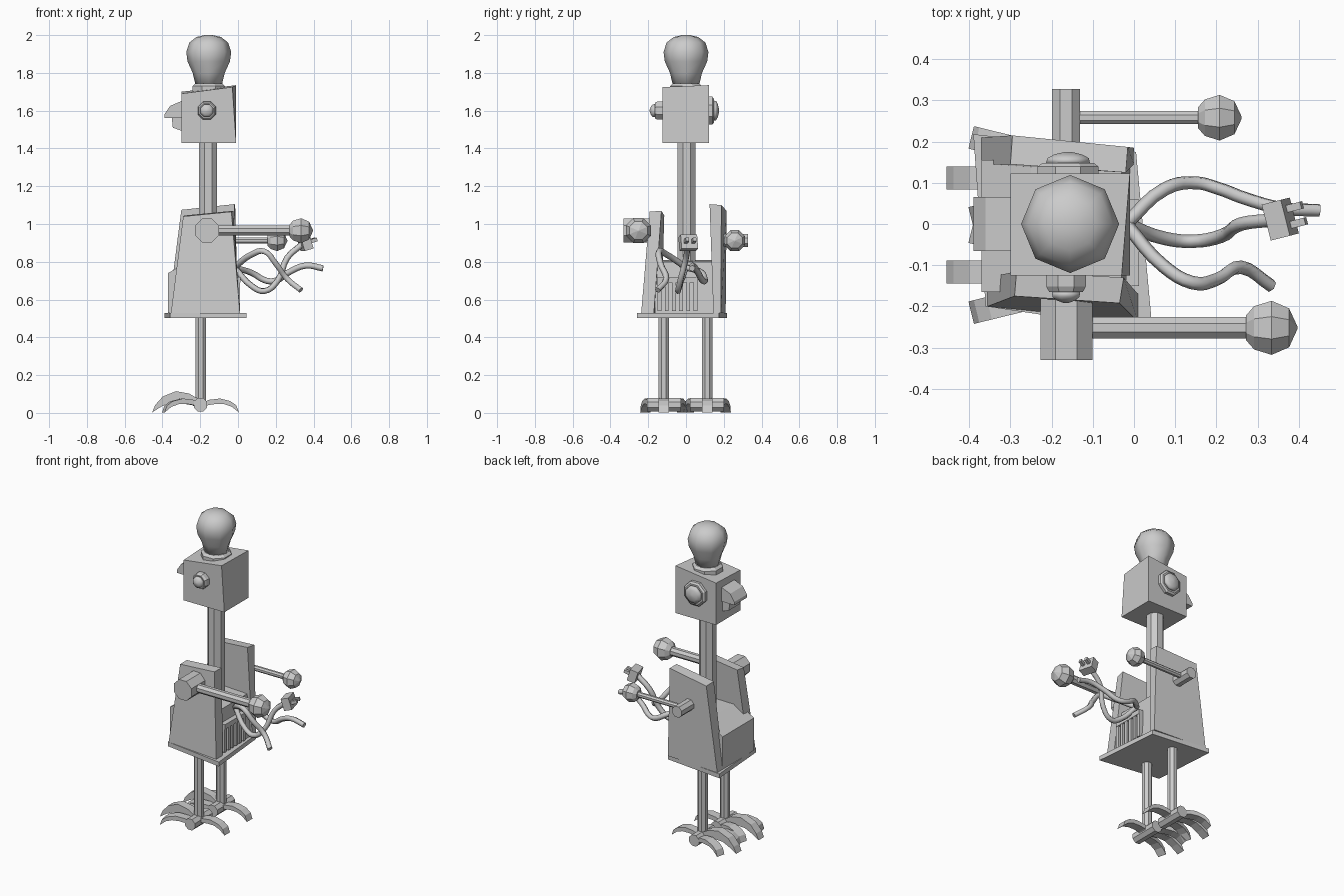
import bpy, bmesh, math
from mathutils import Vector, Matrix

if "Cube" in bpy.data.objects:
    bpy.data.objects.remove(bpy.data.objects["Cube"])


def make(name, bm, smooth=False):
    bmesh.ops.recalc_face_normals(bm, faces=bm.faces)
    me = bpy.data.meshes.new(name)
    bm.to_mesh(me)
    bm.free()
    for p in me.polygons:
        p.use_smooth = smooth
    ob = bpy.data.objects.new(name, me)
    bpy.context.collection.objects.link(ob)
    return ob


def hexa(name, low, high):
    """Wonky box from four lower and four upper corners."""
    bm = bmesh.new()
    a = [bm.verts.new(p) for p in low]
    b = [bm.verts.new(p) for p in high]
    bm.faces.new(a)
    bm.faces.new(b)
    for i in range(4):
        j = (i + 1) % 4
        bm.faces.new((a[i], a[j], b[j], b[i]))
    return make(name, bm)


def box(name, x0, x1, y0, y1, z0, z1):
    sq = ((x0, y0), (x1, y0), (x1, y1), (x0, y1))
    return hexa(name, [(x, y, z0) for x, y in sq], [(x, y, z1) for x, y in sq])


def lathe(name, origin, axis, profile, n=8, smooth=False, flat=True):
    """Revolve (radius, distance) pairs about an axis; ends are capped."""
    bm = bmesh.new()
    off = 0.5 if flat else 0
    rings = []
    for r, d in profile:
        rings.append([bm.verts.new((r * math.cos(math.tau * (i + off) / n),
                                    r * math.sin(math.tau * (i + off) / n), d))
                      for i in range(n)])
    for p, q in zip(rings, rings[1:]):
        for i in range(n):
            j = (i + 1) % n
            bm.faces.new((p[i], p[j], q[j], q[i]))
    bm.faces.new(rings[0])
    bm.faces.new(rings[-1])
    rot = Vector(axis).to_track_quat('Z', 'Y').to_matrix().to_4x4()
    bmesh.ops.transform(bm, matrix=Matrix.Translation(origin) @ rot, verts=bm.verts)
    return make(name, bm, smooth)


def extrude_xz(name, pts, y0, y1, mat=Matrix()):
    """Side profile in x/z extruded across y."""
    bm = bmesh.new()
    f = bm.faces.new([bm.verts.new((x, y0, z)) for x, z in pts])
    g = bmesh.ops.extrude_face_region(bm, geom=[f])['geom']
    bmesh.ops.translate(bm, vec=(0, y1 - y0, 0),
                        verts=[v for v in g if isinstance(v, bmesh.types.BMVert)])
    bmesh.ops.transform(bm, matrix=mat, verts=bm.verts)
    return make(name, bm)


def cable(name, pts, r):
    cu = bpy.data.curves.new(name, 'CURVE')
    cu.dimensions = '3D'
    cu.bevel_depth = r
    cu.bevel_resolution = 1
    cu.resolution_u = 4
    cu.use_fill_caps = True
    sp = cu.splines.new('BEZIER')
    sp.bezier_points.add(len(pts) - 1)
    for b, p in zip(sp.bezier_points, pts):
        b.co = p
        b.handle_left_type = b.handle_right_type = 'AUTO'
    ob = bpy.data.objects.new(name, cu)
    bpy.context.collection.objects.link(ob)


# Bulb and its socket
lathe("bulb", (-0.155, 0, 0), (0, 0, 1),
      [(0.068, 1.73), (0.085, 1.8), (0.112, 1.86), (0.119, 1.91), (0.103, 1.96),
       (0.065, 1.99), (0.02, 2.0)], 8, True, False)
lathe("bulb_socket", (-0.155, 0, 0), (0, 0, 1), [(0.092, 1.69), (0.092, 1.73), (0.075, 1.745)], 8)

# Head
hexa("head", [(-0.3, -0.125, 1.43), (-0.01, -0.125, 1.43), (-0.01, 0.122, 1.43), (-0.3, 0.122, 1.43)],
     [(-0.3, -0.125, 1.69), (-0.03, -0.125, 1.725), (-0.01, 0.122, 1.735), (-0.3, 0.122, 1.70)])

# Beak, two halves
extrude_xz("upper_beak", [(-0.29, 1.655), (-0.36, 1.625), (-0.39, 1.58), (-0.39, 1.56), (-0.29, 1.56)],
           -0.065, 0.065)
extrude_xz("lower_beak", [(-0.29, 1.56), (-0.35, 1.56), (-0.345, 1.51), (-0.29, 1.49)], -0.055, 0.055)

# Eyes: small one in front, large one behind
for tag, y, s, k, x in (("small", -0.12, -1, 0.052, -0.165), ("large", 0.118, 1, 0.08, -0.16)):
    d = 0.045 if s < 0 else 0.03
    lathe(tag + "_eye_ring", (x, y, 1.6), (0, s, 0), [(k, 0), (k, d * 0.7), (k * 0.85, d)])
    lathe(tag + "_eye_lens", (x, y, 1.6), (0, s, 0),
          [(k * 0.72, d), (k * 0.68, d + 0.012), (k * 0.45, d + 0.021), (k * 0.1, d + 0.027)], 8, True)

# Neck
lathe("neck", (-0.158, 0.003, 0), (0, 0, 1), [(0.052, 0.55), (0.052, 1.44)])

# Skewed base plate
plate = [(-0.36, -0.2), (0.045, -0.26), (0.005, 0.175), (-0.39, 0.218)]
hexa("base_plate", [(x, y, 0.502) for x, y in plate], [(x, y, 0.53) for x, y in plate])

# Leaning side panels
hexa("front_panel", [(-0.355, -0.2, 0.53), (0.01, -0.237, 0.53), (0.01, -0.17, 0.53), (-0.355, -0.13, 0.53)],
     [(-0.29, -0.175, 1.04), (-0.035, -0.192, 1.065), (-0.025, -0.13, 1.07), (-0.285, -0.115, 1.045)])
hexa("back_panel", [(-0.37, 0.145, 0.53), (0.0, 0.145, 0.53), (0.0, 0.185, 0.53), (-0.37, 0.21, 0.53)],
     [(-0.3, 0.145, 1.075), (-0.02, 0.125, 1.105), (-0.015, 0.187, 1.1), (-0.295, 0.215, 1.07)])

# Body block between the panels
extrude_xz("body_block", [(-0.37, 0.53), (-0.37, 0.74), (-0.25, 0.81), (-0.03, 0.8), (-0.01, 0.53)],
           -0.165, 0.155)

# Grille on the tail side
box("grille_rail", -0.02, 0.012, -0.15, 0.06, 0.69, 0.72)
for i in range(6):
    y = -0.15 + i * 0.038
    box("grille_bar", -0.02, 0.01, y, y + 0.02, 0.54, 0.70)

# Arms: shoulder, rod and faceted ball
for tag, y0, y1, sx, sz, sr, ry, rr, bx, br in (
        ("front", -0.33, -0.15, -0.164, 0.965, 0.068, -0.252, 0.028, 0.334, 0.071),
        ("back", 0.19, 0.328, -0.165, 0.912, 0.037, 0.258, 0.017, 0.208, 0.06)):
    lathe(tag + "_shoulder", (sx, y0, sz), (0, 1, 0), [(sr, 0), (sr, y1 - y0)])
    lathe(tag + "_arm", (sx, ry, sz), (1, 0, 0), [(rr, 0), (rr, bx - sx)])
    h = br * 0.88
    lathe(tag + "_arm_ball", (bx, ry, sz), (1, 0, 0),
          [(br * 0.45, -h), (br * 0.8, -h * 0.68), (br, 0), (br * 0.72, h * 0.68), (0.004, h)])

# Tail cables
r = 0.0165
root = (-0.02, 0, 0.77)
cable("plug_cable", [root, (0.075, -0.035, 0.67), (0.14, -0.042, 0.645), (0.21, -0.03, 0.70),
                     (0.26, 0, 0.82), (0.34, 0.01, 0.893)], r)
cable("back_cable", [root, (0.075, 0.085, 0.74), (0.15, 0.1, 0.70), (0.20, 0.088, 0.70),
                     (0.27, 0.062, 0.745), (0.36, 0.038, 0.78), (0.45, 0.033, 0.765)], r)
cable("front_cable", [root, (0.075, -0.105, 0.84), (0.14, -0.142, 0.855), (0.2, -0.135, 0.79),
                      (0.26, -0.105, 0.71), (0.333, -0.15, 0.65)], r)

# Plug on the end of the middle cable
m = Matrix.Translation((0.355, 0.012, 0.9)) @ Matrix.Rotation(0.25, 4, 'Z') @ Matrix.Rotation(-0.3, 4, 'Y')
parts = [box("plug", -0.025, 0.025, -0.045, 0.045, -0.038, 0.038)]
for y in (-0.02, 0.02):
    parts.append(box("plug_prong", 0.02, 0.062, y - 0.009, y + 0.009, -0.01, 0.01))
for p in parts:
    p.data.transform(m)

# Legs and clawed feet
claw = [(0, 0.03), (-0.06, 0.065), (-0.13, 0.078), (-0.2, 0.05), (-0.24, 0.005), (-0.257, -0.035),
        (-0.21, -0.005), (-0.16, 0.018), (-0.1, 0.02), (-0.05, 0.008), (0, -0.02)]
small = [(x * 0.79, z * (0.5 if z > 0 else 1)) for x, z in claw]
for tag, y in (("front", -0.117), ("back", 0.112)):
    lathe(tag + "_leg", (-0.198, y, 0), (0, 0, 1), [(0.03, 0.045), (0.03, 0.51)])
    lathe(tag + "_ankle", (-0.198, y - 0.09, 0.043), (0, 1, 0), [(0.038, 0), (0.038, 0.18)])
    for toe, prof, dy, ang in (("middle_toe", claw, 0, 0), ("left_toe", small, -0.05, 0.24),
                               ("right_toe", small, 0.05, -0.24), ("hind_toe", small, 0, math.pi)):
        extrude_xz(tag + "_" + toe, prof, -0.028, 0.028,
                   Matrix.Translation((-0.198, y + dy, 0.037)) @ Matrix.Rotation(ang, 4, 'Z'))
